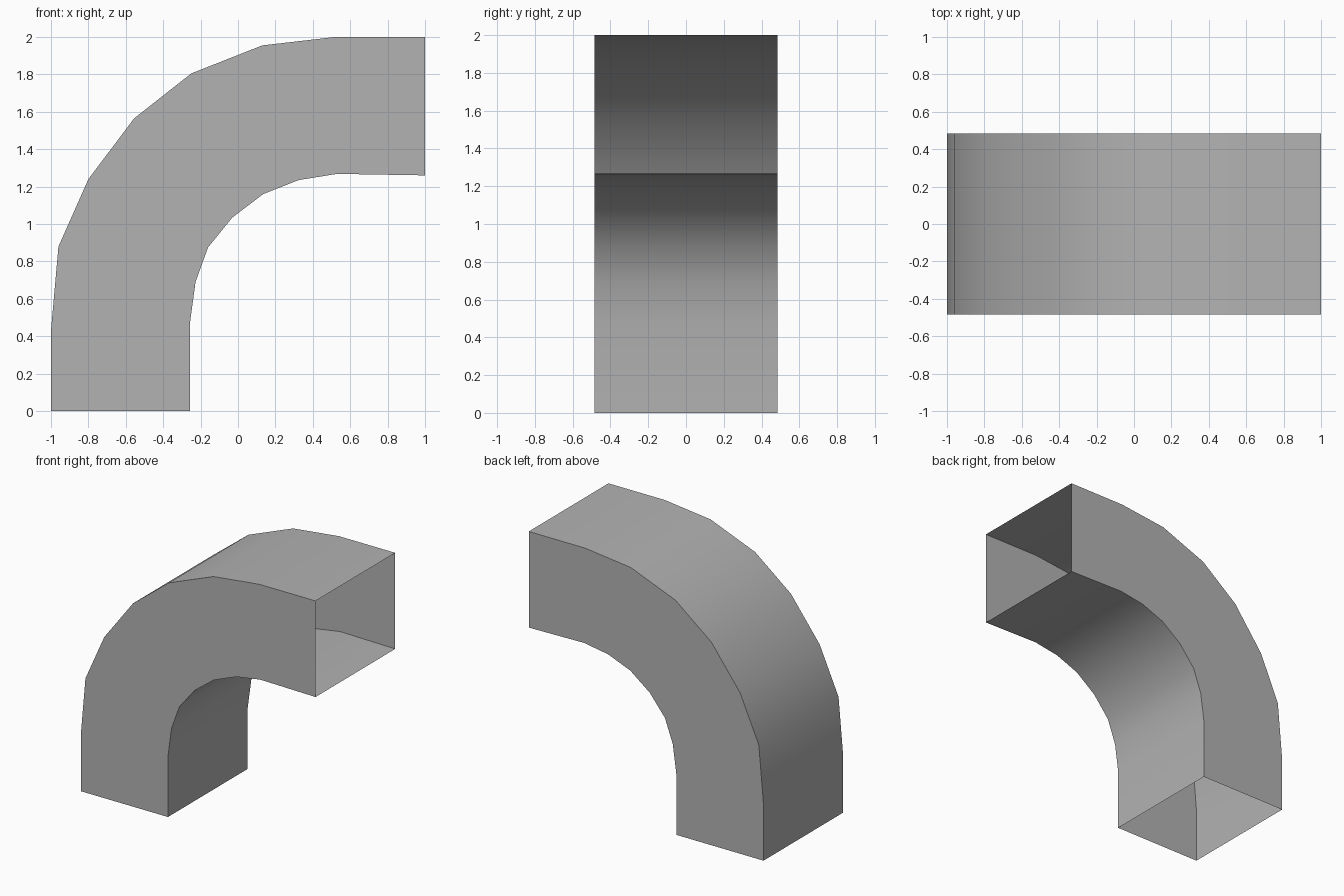
import bpy
import bmesh
import math

cube = bpy.data.objects.get("Cube")
if cube:
    bpy.data.objects.remove(cube)

# Plain sheet metal colour
metal = bpy.data.materials.new("grey_metal")
metal.use_nodes = True
GREY = (0.45, 0.45, 0.45, 1)
metal.diffuse_color = GREY
metal.node_tree.nodes["Principled BSDF"].inputs["Base Color"].default_value = GREY

# Side profiles (x, z) of the outer and inner bend, from the foot to the mouth
HALF_WIDTH = 0.485
OUTER = [(-1, 0), (-1, .43), (-.96, .88), (-.8, 1.24), (-.555, 1.565),
         (-.25, 1.805), (.13, 1.955), (.52, 2), (1, 2)]
INNER = [(-.257, 0), (-.257, .47), (-.227, .69), (-.16, .875), (-.03, 1.035),
         (.135, 1.16), (.325, 1.235), (.53, 1.268), (1, 1.26)]

# Open rectangular duct: one four-cornered ring per station, bridged along the bend
bm = bmesh.new()
rings = []
for (ox, oz), (ix, iz) in zip(OUTER, INNER):
    corners = [(ox, -HALF_WIDTH, oz), (ox, HALF_WIDTH, oz),
               (ix, HALF_WIDTH, iz), (ix, -HALF_WIDTH, iz)]
    rings.append([bm.verts.new(c) for c in corners])
for low, high in zip(rings, rings[1:]):
    for i in range(4):
        j = (i + 1) % 4
        bm.faces.new((low[j], low[i], high[i], high[j]))

mesh = bpy.data.meshes.new("duct_elbow")
bm.to_mesh(mesh)
bm.free()
mesh.materials.append(metal)
duct = bpy.data.objects.new("duct_elbow", mesh)
bpy.context.collection.objects.link(duct)

# Smooth bends with crisp long corners
bpy.ops.object.select_all(action='DESELECT')
duct.select_set(True)
bpy.context.view_layer.objects.active = duct
bpy.ops.object.shade_smooth_by_angle(angle=math.radians(40))
